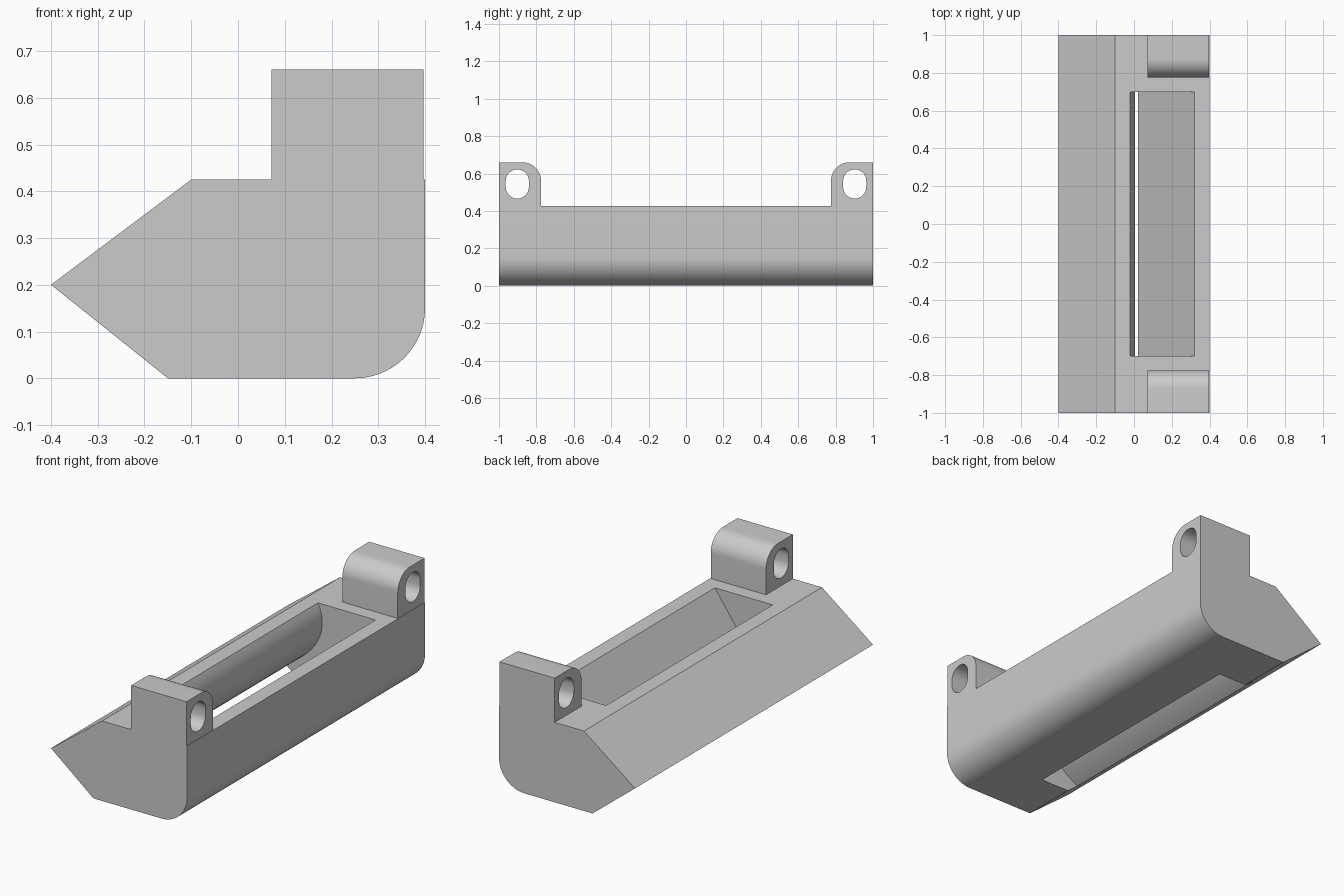
import bpy
import bmesh
import math
from mathutils import Vector
from mathutils.geometry import interpolate_bezier

cube = bpy.data.objects.get("Cube")
if cube:
    bpy.data.objects.remove(cube, do_unlink=True)

grey = bpy.data.materials.new("plain grey")
grey.use_nodes = True
grey.diffuse_color = (0.6, 0.6, 0.6, 1)
grey.node_tree.nodes["Principled BSDF"].inputs["Base Color"].default_value = (0.6, 0.6, 0.6, 1)


def arc(cu, cv, radius, start, end, steps=14):
    angles = [math.radians(start + (end - start) * i / steps) for i in range(steps + 1)]
    return [(cu + radius * math.cos(a), cv + radius * math.sin(a)) for a in angles]


def prism(name, profile, axis, low, high):
    """Extrude a profile along x (profile is y, z) or along y (profile is x, z)."""
    bm = bmesh.new()
    place = (lambda u, v: (low, u, v)) if axis == "x" else (lambda u, v: (u, low, v))
    face = bm.faces.new([bm.verts.new(place(u, v)) for u, v in profile])
    out = bmesh.ops.extrude_face_region(bm, geom=[face])
    moved = [g for g in out["geom"] if isinstance(g, bmesh.types.BMVert)]
    step = Vector((high - low, 0, 0)) if axis == "x" else Vector((0, high - low, 0))
    bmesh.ops.translate(bm, verts=moved, vec=step)
    bmesh.ops.recalc_face_normals(bm, faces=bm.faces)
    mesh = bpy.data.meshes.new(name)
    bm.to_mesh(mesh)
    bm.free()
    mesh.materials.append(grey)
    obj = bpy.data.objects.new(name, mesh)
    bpy.context.collection.objects.link(obj)
    return obj


def cut_and_smooth(obj, cutter):
    cutter.hide_render = True
    mod = obj.modifiers.new("cut", "BOOLEAN")
    mod.operation = "DIFFERENCE"
    mod.solver = "EXACT"
    mod.object = cutter
    bpy.ops.object.select_all(action="DESELECT")
    bpy.context.view_layer.objects.active = obj
    obj.select_set(True)
    bpy.ops.object.modifier_apply(modifier=mod.name)
    bpy.data.objects.remove(cutter, do_unlink=True)
    bpy.ops.object.shade_smooth_by_angle(angle=math.radians(30))


# Long body: pointed on one side, rounded lower corner on the other
body_profile = [(-0.4, 0.2), (-0.15, 0)] + arc(0.25, 0.15, 0.15, -90, 0) + [(0.4, 0.425), (-0.1, 0.425)]
body = prism("body", body_profile, "y", -1, 1)

# Slanted slot through the body, with a bulging wall opposite a flat one
bulge = interpolate_bezier(Vector((-0.02, 0.425)), Vector((0.06, 0.27)),
                           Vector((-0.06, 0.13)), Vector((-0.21, 0.05)), 20)
slot_profile = [(0.39, 0.525), (-0.02, 0.525)] + [(p.x, p.y) for p in bulge]
slot_profile += [(-0.27, 0.02), (-0.2, -0.1), (-0.05, -0.1)]
cut_and_smooth(body, prism("slot_cutter", slot_profile, "y", -0.7, 0.7))

# Mounting lugs at both ends, each with a long round-ended hole
for name, side in (("front_lug", -1), ("back_lug", 1)):
    lug_profile = [(1, 0.425), (1, 0.66)] + arc(0.875, 0.56, 0.1, 90, 180) + [(0.775, 0.425)]
    hole_profile = arc(0.902, 0.56, 0.062, 0, 180) + arc(0.902, 0.528, 0.062, 180, 360)
    lug = prism(name, [(side * y, z) for y, z in lug_profile], "x", 0.072, 0.397)
    hole = prism("hole_cutter", [(side * y, z) for y, z in hole_profile], "x", 0, 0.5)
    cut_and_smooth(lug, hole)
